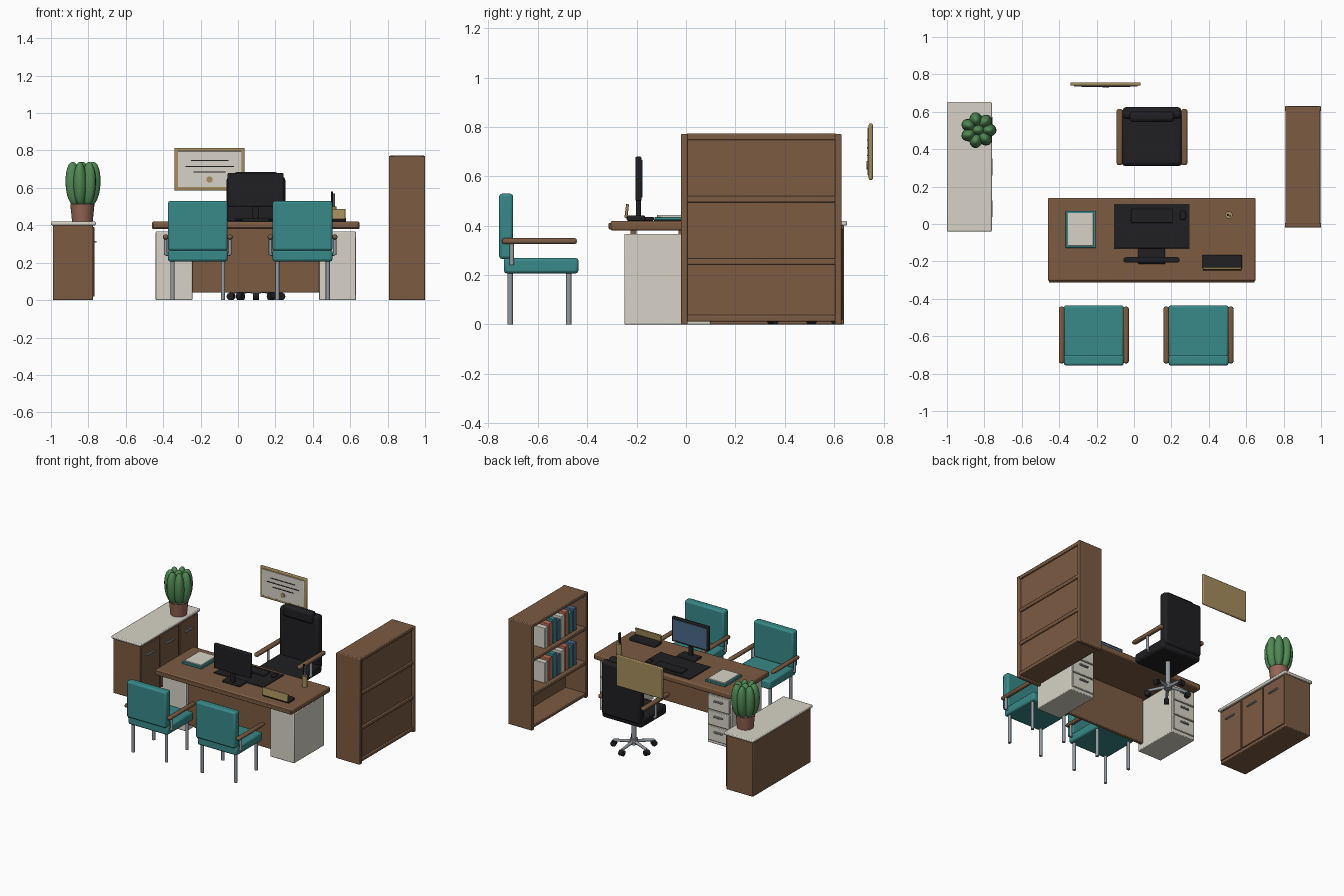
import bpy, math
from mathutils import Vector


def material(name, r, g, b):
    m = bpy.data.materials.new(name)
    m.diffuse_color = (r, g, b, 1)
    return m


WOOD = material("wood", 0.20, 0.105, 0.055)
TEAL = material("teal", 0.04, 0.25, 0.25)
CREAM = material("cream", 0.68, 0.65, 0.57)
BLACK = material("black", 0.014, 0.014, 0.017)
GOLD = material("gold", 0.38, 0.27, 0.11)
METAL = material("metal", 0.30, 0.33, 0.36)
GREEN = material("green", 0.08, 0.25, 0.09)
CLAY = material("clay", 0.30, 0.13, 0.09)
BLUE = material("blue", 0.07, 0.14, 0.24)
CORAL = material("coral", 0.50, 0.16, 0.10)


def finish(o, name, mat):
    o.name = name
    o.data.materials.append(mat)
    bpy.ops.object.shade_smooth_by_angle()
    return o


def box(name, x, y, z, mat, bevel=0.005, rot=(0, 0, 0)):
    """Bevelled box from (min, max) pairs."""
    lo, hi = Vector((x[0], y[0], z[0])), Vector((x[1], y[1], z[1]))
    bpy.ops.mesh.primitive_cube_add(size=1, location=(lo + hi) / 2)
    o = bpy.context.object
    o.scale = hi - lo
    bpy.ops.object.transform_apply(location=False, rotation=False)
    o.rotation_euler = rot
    if bevel:
        b = o.modifiers.new("bevel", 'BEVEL')
        b.width, b.segments = min(bevel, min(hi - lo) * 0.45), 2
    return finish(o, name, mat)


def rod(name, a, b, r, mat, r2=None, sides=16):
    """Cylinder or cone between two points."""
    a, b = Vector(a), Vector(b)
    bpy.ops.mesh.primitive_cone_add(vertices=sides, radius1=r, radius2=r if r2 is None else r2,
                                    depth=(b - a).length, location=(a + b) / 2)
    o = bpy.context.object
    o.rotation_euler = (b - a).to_track_quat('Z', 'Y').to_euler()
    return finish(o, name, mat)


# Desk: top, front trim, modesty panel, two drawer pedestals
box("desk_top", (-0.46, 0.65), (-0.305, 0.14), (0.38, 0.42), WOOD, 0.008)
box("desk_trim", (-0.455, 0.645), (-0.313, -0.30), (0.385, 0.412), WOOD, 0.004)
box("desk_front_panel", (-0.25, 0.44), (-0.225, -0.20), (0.04, 0.385), WOOD)
for px in (-0.342, 0.532):
    box("pedestal", (px - 0.098, px + 0.098), (-0.25, 0.10), (0, 0.367), CREAM)
    for i in range(3):
        z = 0.025 + i * 0.113
        box("drawer_front", (px - 0.088, px + 0.088), (0.095, 0.112), (z, z + 0.105), CREAM, 0.004)
        box("drawer_handle", (px - 0.035, px + 0.035), (0.11, 0.122), (z + 0.062, z + 0.074), METAL, 0.003)

# Desk mat, keyboard, mouse
box("desk_mat", (-0.107, 0.297), (-0.13, 0.108), (0.419, 0.426), BLACK, 0.002)
box("keyboard", (-0.016, 0.207), (0.005, 0.08), (0.425, 0.437), BLACK, 0.004)
box("mouse", (0.247, 0.277), (0.022, 0.07), (0.425, 0.443), BLACK, 0.008)

# Monitor, screen toward the office chair
box("monitor_base", (0.022, 0.166), (-0.215, -0.13), (0.42, 0.436), BLACK)
box("monitor_neck", (0.078, 0.110), (-0.203, -0.183), (0.43, 0.53), BLACK)
box("monitor_case", (-0.055, 0.243), (-0.205, -0.18), (0.50, 0.68), BLACK, 0.006)
box("monitor_screen", (-0.042, 0.230), (-0.182, -0.176), (0.514, 0.667), BLUE, 0.001)

# Folder and paper
box("folder", (-0.365, -0.205), (-0.128, 0.07), (0.42, 0.436), TEAL, 0.003)
box("paper", (-0.353, -0.217), (-0.117, 0.06), (0.434, 0.444), CREAM, 0.002)

# Plain desk plate
box("plate_stand", (0.365, 0.578), (-0.24, -0.165), (0.42, 0.442), BLACK, 0.006)
box("plate", (0.368, 0.575), (-0.246, -0.234), (0.432, 0.488), GOLD, 0.003, (-0.12, 0, 0))

# Pen cup
rod("pen_cup", (0.507, 0.048, 0.42), (0.507, 0.048, 0.50), 0.02, GOLD)
rod("pen_a", (0.502, 0.048, 0.45), (0.502, 0.048, 0.58), 0.006, BLACK, sides=8)
rod("pen_b", (0.512, 0.044, 0.45), (0.514, 0.043, 0.57), 0.006, METAL, sides=8)


# Guest chairs facing the desk
for cx in (-0.215, 0.345):
    box("guest_seat", (cx - 0.16, cx + 0.16), (-0.738, -0.435), (0.207, 0.27), TEAL, 0.012)
    box("guest_back", (cx - 0.16, cx + 0.16), (-0.757, -0.70), (0.265, 0.53), TEAL, 0.012)
    for s in (-1, 1):
        ax = cx + s * 0.172
        box("guest_arm", (ax - 0.015, ax + 0.015), (-0.745, -0.442), (0.325, 0.35), WOOD, 0.01)
        rod("guest_arm_post", (ax, -0.705, 0.24), (ax, -0.705, 0.335), 0.009, METAL)
        rod("guest_arm_bracket", (ax, -0.705, 0.245), (cx + s * 0.15, -0.705, 0.245), 0.008, METAL)
        for y in (-0.712, -0.475):
            rod("guest_leg", (cx + s * 0.135, y, 0), (cx + s * 0.135, y, 0.215), 0.011, METAL)

# Office chair
ox, oy = 0.096, 0.465
box("office_seat", (ox - 0.162, ox + 0.162), (0.31, 0.61), (0.24, 0.31), BLACK, 0.018)
box("office_back", (ox - 0.157, ox + 0.157), (0.562, 0.625), (0.27, 0.66), BLACK, 0.018)
box("head_cushion", (ox - 0.12, ox + 0.12), (0.545, 0.60), (0.60, 0.685), BLACK, 0.018)
for s in (-1, 1):
    ax = ox + s * 0.173
    box("office_arm", (ax - 0.016, ax + 0.016), (0.315, 0.615), (0.375, 0.402), WOOD, 0.01)
    rod("office_arm_post", (ax, 0.46, 0.27), (ax, 0.46, 0.385), 0.01, METAL)
    rod("office_arm_bracket", (ax, 0.46, 0.27), (ox, 0.46, 0.27), 0.01, METAL)
rod("office_column", (ox, oy, 0.04), (ox, oy, 0.25), 0.018, METAL)
rod("office_hub", (ox, oy, 0.035), (ox, oy, 0.075), 0.028, METAL)
for i in range(5):
    a = math.radians(90 + 72 * i)
    d = Vector((math.cos(a), math.sin(a), 0))
    t = Vector((-d.y, d.x, 0)) * 0.016
    c = Vector((ox, oy, 0.02)) + d * 0.14
    rod("base_spoke", (ox, oy, 0.055), c + Vector((0, 0, 0.022)), 0.012, METAL, 0.009)
    rod("caster", c - t, c + t, 0.02, BLACK)

# Bookcase, open toward -x
for y in (-0.02, 0.603):
    box("bookcase_side", (0.807, 1.0), (y, y + 0.027), (0, 0.772), WOOD)
for z in (0.012, 0.242, 0.495, 0.747):
    box("bookcase_shelf", (0.81, 0.996), (0.0, 0.61), (z, z + 0.026), WOOD)
box("bookcase_back", (0.97, 0.984), (-0.005, 0.615), (0.015, 0.77), WOOD, 0)
covers = (CREAM, CORAL, TEAL, BLUE)
for z in (0.268, 0.521):
    for i in range(8):
        y = 0.44 - i * 0.047
        h = 0.15 + 0.014 * (i % 3)
        box("book", (0.835, 0.94), (y - 0.041, y), (z, z + h), covers[i % 4], 0.003)

# Low cabinet, doors toward +x
box("cabinet_body", (-0.99, -0.775), (-0.03, 0.64), (0, 0.402), WOOD)
box("cabinet_top", (-1.0, -0.76), (-0.04, 0.652), (0.40, 0.42), CREAM, 0.006)
for i in range(3):
    y = 0.082 + i * 0.223
    box("cabinet_door", (-0.78, -0.767), (y - 0.106, y + 0.106), (0.02, 0.39), WOOD, 0.003)
    box("cabinet_handle", (-0.768, -0.756), (y - 0.045, y + 0.045), (0.307, 0.317), METAL, 0.003)

# Potted plant
px, py = -0.832, 0.502
rod("pot", (px, py, 0.418), (px, py, 0.515), 0.055, CLAY, 0.065, 24)
for i in range(8):
    a = math.tau * i / 7
    r = 0.052 if i < 7 else 0
    bpy.ops.mesh.primitive_uv_sphere_add(segments=16, ring_count=12, radius=1,
                                         location=(px + r * math.cos(a), py + r * math.sin(a), 0.622))
    leaf = bpy.context.object
    leaf.scale = (0.045, 0.036, 0.118)
    leaf.rotation_euler = (0, 0.06 if i < 7 else 0, a)
    finish(leaf, "leaf", GREEN)

# Wall frame with sheet, plain rules and seal
box("frame", (-0.34, 0.036), (0.74, 0.757), (0.585, 0.814), GOLD, 0.006)
box("frame_sheet", (-0.322, 0.018), (0.736, 0.745), (0.604, 0.796), CREAM, 0.001)
for w, z in ((0.10, 0.745), (0.13, 0.713), (0.085, 0.682)):
    box("rule", (-0.152 - w, -0.152 + w), (0.733, 0.738), (z, z + 0.005), BLACK, 0)
rod("seal", (-0.152, 0.738, 0.645), (-0.152, 0.731, 0.645), 0.017, GOLD)
